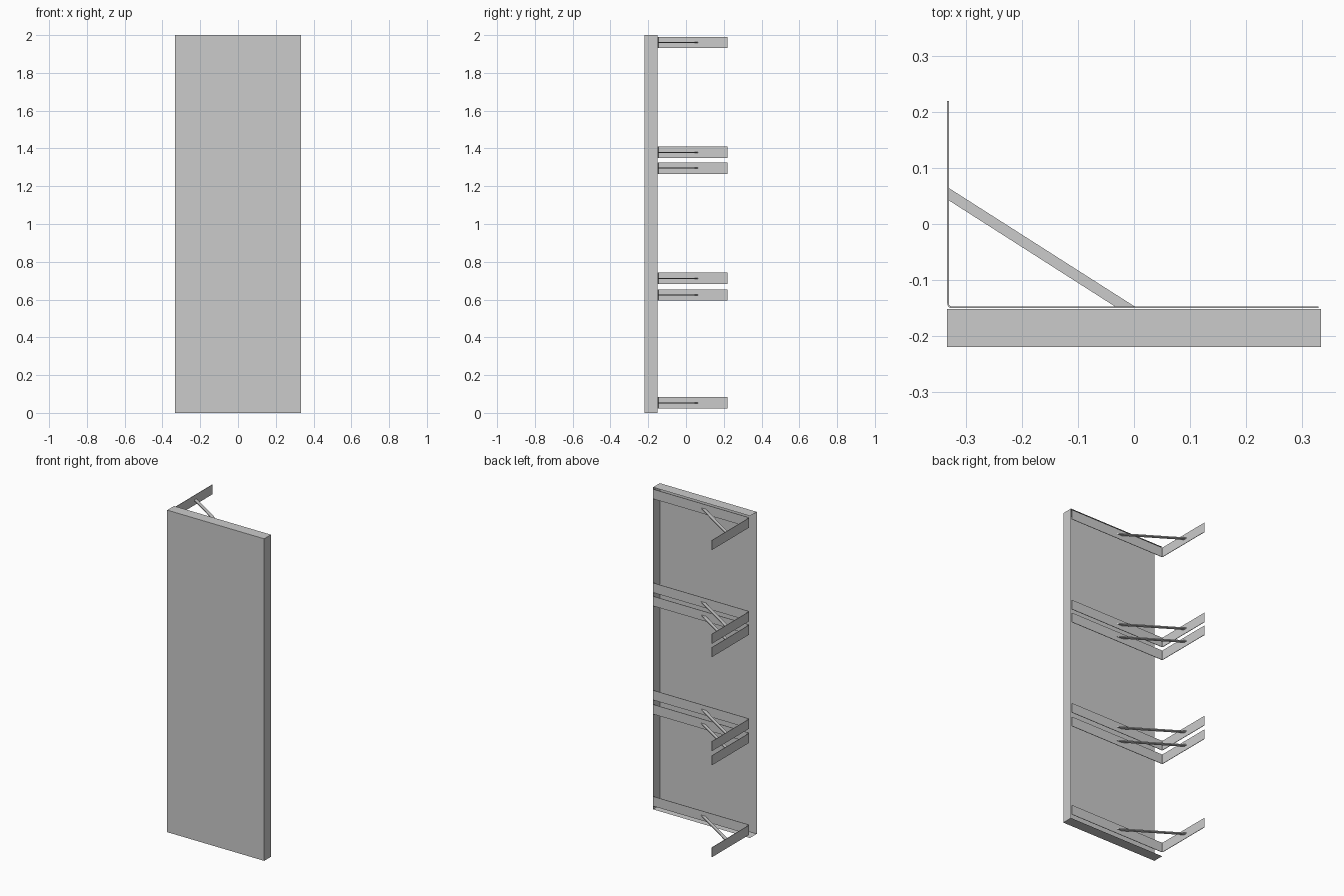
import bpy, bmesh, math
from mathutils import Vector

if "Cube" in bpy.data.objects:
    bpy.data.objects.remove(bpy.data.objects["Cube"])

HW, FRONT, BACK, TOP = 0.333, -0.219, -0.152, 2.0
T = 0.003                       # sheet thickness of the brackets
CENTRES = [0.053, 0.624, 0.712, 1.296, 1.379, 1.961]


def finish(name, bm):
    me = bpy.data.meshes.new(name)
    bm.to_mesh(me)
    bm.free()
    ob = bpy.data.objects.new(name, me)
    bpy.context.collection.objects.link(ob)
    return ob


def extrude_plan(name, outline, z0, z1):
    """Prism from a plan outline."""
    bm = bmesh.new()
    face = bm.faces.new([bm.verts.new((x, y, z0)) for x, y in outline])
    res = bmesh.ops.extrude_face_region(bm, geom=[face])
    verts = [g for g in res["geom"] if isinstance(g, bmesh.types.BMVert)]
    bmesh.ops.translate(bm, vec=(0, 0, z1 - z0), verts=verts)
    bmesh.ops.recalc_face_normals(bm, faces=bm.faces)
    return finish(name, bm)


def arc(cx, cy, r, a0, a1, n=5):
    return [(cx + r * math.cos(math.radians(a0 + (a1 - a0) * i / n)),
             cy + r * math.sin(math.radians(a0 + (a1 - a0) * i / n)))
            for i in range(n + 1)]


# Folded sheet panel: open at the back and on the left side
bm = bmesh.new()
bmesh.ops.create_cube(bm, size=1)
for v in bm.verts:
    v.co = Vector((v.co.x * 2 * HW,
                   FRONT if v.co.y < 0 else BACK,
                   TOP if v.co.z > 0 else 0))
bm.normal_update()
openings = [f for f in bm.faces if f.normal.y > 0.5 or f.normal.x < -0.5]
bmesh.ops.delete(bm, geom=openings, context='FACES')
finish("panel", bm)

# L bracket outline with a rounded bend
x0, y0, r = -HW, -0.150, 0.008
cx, cy = x0 + r, y0 + r
bracket = ([(x0, 0.219)] + arc(cx, cy, r, 180, 270) + [(0.329, y0), (0.329, y0 + T)]
           + arc(cx, cy, r - T, 270, 180) + [(x0 + T, 0.219)])

# Diagonal flat strut between arm and rail
strut = [(x0 + T, 0.042), (x0 + T, 0.064), (0.001, y0 + T), (-0.034, y0 + T)]

for i, z in enumerate(CENTRES, 1):
    extrude_plan(f"bracket_{i}", bracket, z - 0.03, z + 0.03)
    extrude_plan(f"strut_{i}", strut, z - 0.003, z + 0.003)
